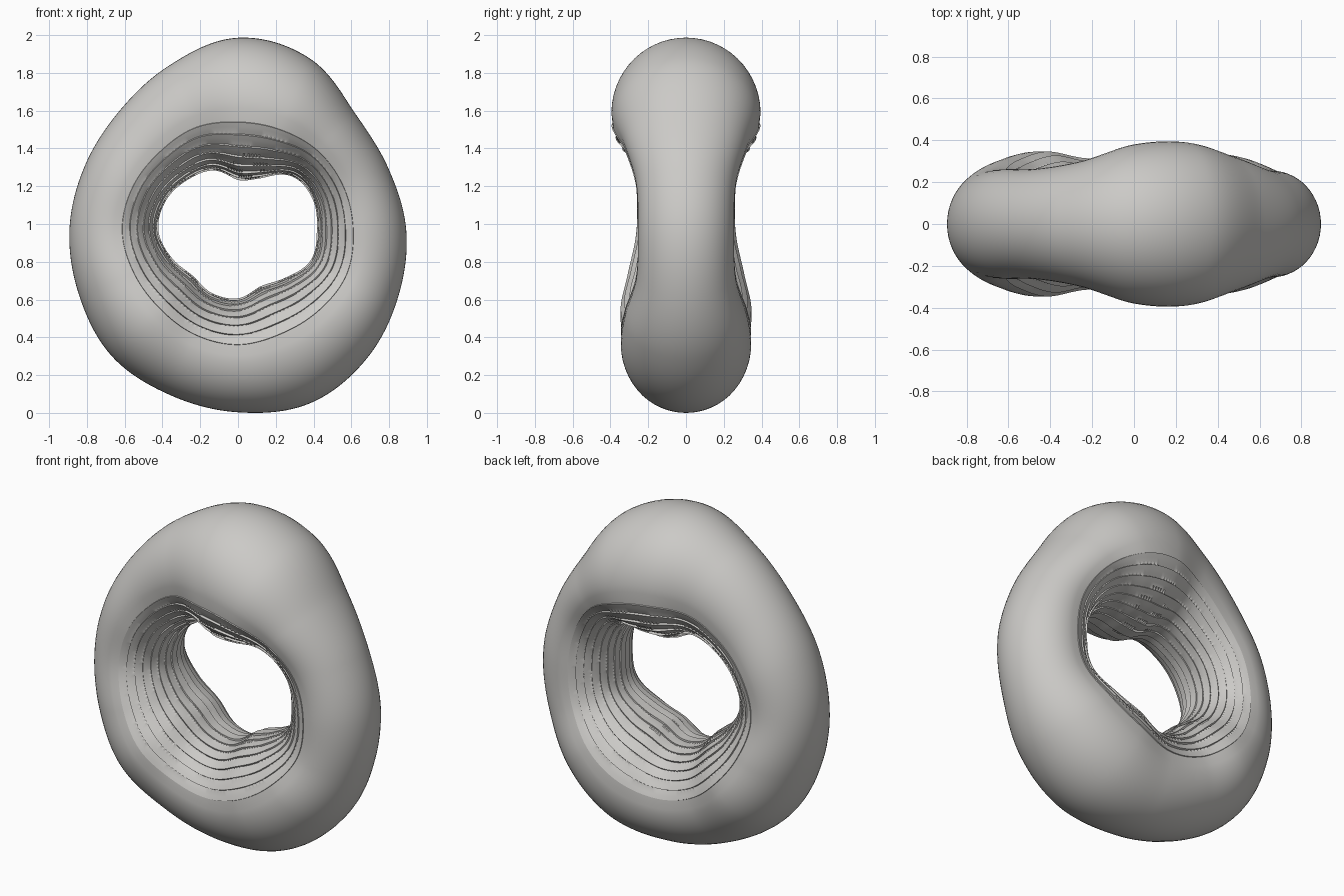
import bpy
import bmesh
from math import sin, cos, pi, radians, tau

default_cube = bpy.data.objects.get("Cube")
if default_cube:
    bpy.data.objects.remove(default_cube, do_unlink=True)

COLUMNS = 288       # steps around the ring
OUTER_STEPS = 28    # steps over the smooth outer half of the tube
BANDS = 7           # overlapping bands on each side of the hole
LIP = 0.035         # height of a band's lip, relative to the tube
CENTRE_Z = 0.98

# Section controls at equal angles, counter-clockwise from +x
OUTER = [.89, .86, .875, .985, 1.018, .945, .89, .88,
         .893, .91, .945, .945, .965, .993, .963, .918]
INNER = [.42, .43, .405, .3, .27, .345, .38, .415,
         .425, .385, .345, .365, .365, .325, .36, .42]
DEPTH = [.255, .265, .325, .39, .38, .3, .265, .262,
         .262, .308, .347, .315, .315, .345, .325, .264]


def closed_spline(values, t):
    """Smooth periodic interpolation, t from 0 to 1."""
    n = len(values)
    i, f = divmod(t * n, 1)
    a, b, c, d = (values[(int(i) + k) % n] for k in (-1, 0, 1, 2))
    return b + f * ((c - a) + f * ((2 * a - 5 * b + 4 * c - d)
                                   + f * (3 * (b - c) + d - a))) / 2


def tube_profile():
    """Angle, swelling and pleated band (or None) of each section point."""
    outside = [(-pi / 2 + pi * k / OUTER_STEPS, 1.0, None)
               for k in range(OUTER_STEPS + 1)]
    start = radians(101)
    width = (pi - start) / (BANDS + 0.5)
    # Each band begins with a raised lip and slopes down towards the next
    inside = [(start, 1.0, None)]
    for band in range(BANDS):
        for place in (0.02, 0.4, 0.7, 1):
            swell = 1 + LIP * (0.5 - place)
            pleat = band if place == 1 else None
            inside.append((start + (band + place) * width, swell, pleat))
    inside.append((start + (BANDS + 0.02) * width, 1 + LIP / 2, None))
    mirrored = [(tau - a, s, p) for a, s, p in reversed(inside)]
    return outside + inside + mirrored


def make_material(name, colour):
    mat = bpy.data.materials.new(name)
    mat.use_nodes = True
    mat.diffuse_color = colour
    mat.node_tree.nodes["Principled BSDF"].inputs["Base Color"].default_value = colour
    return mat


# Sweep the section around the ring
bm = bmesh.new()
profile = tube_profile()
rings = []
for c in range(COLUMNS):
    t = c / COLUMNS
    outer, inner, depth = (closed_spline(v, t) for v in (OUTER, INNER, DEPTH))
    middle, half = (outer + inner) / 2, (outer - inner) / 2
    ring = []
    for angle, swell, pleat in profile:
        # Clusters of small pleats just under the lips
        if pleat is not None and c % 2 and (c + 7 * pleat) % 24 < 12:
            swell += LIP * 0.7
        r = middle + half * swell * cos(angle)
        ring.append(bm.verts.new((r * cos(tau * t), depth * swell * sin(angle),
                                  CENTRE_Z + r * sin(tau * t))))
    rings.append(ring)

count = len(profile)
for c in range(COLUMNS):
    here, there = rings[c], rings[(c + 1) % COLUMNS]
    for k in range(count):
        n = (k + 1) % count
        bm.faces.new((here[k], here[n], there[n], there[k]))
bmesh.ops.recalc_face_normals(bm, faces=bm.faces)

mesh = bpy.data.meshes.new("lumpy_ring")
bm.to_mesh(mesh)
bm.free()
mesh.materials.append(make_material("warm grey", (0.6, 0.59, 0.57, 1)))
ring_object = bpy.data.objects.new("lumpy_ring", mesh)
bpy.context.collection.objects.link(ring_object)

# Stand it on the ground, centred
xs = [v.co.x for v in mesh.vertices]
low = min(v.co.z for v in mesh.vertices)
for v in mesh.vertices:
    v.co.x -= (min(xs) + max(xs)) / 2
    v.co.z -= low

# Smooth, with the band lips kept crisp
bpy.ops.object.select_all(action='DESELECT')
ring_object.select_set(True)
bpy.context.view_layer.objects.active = ring_object
bpy.ops.object.shade_smooth_by_angle(angle=radians(30))
